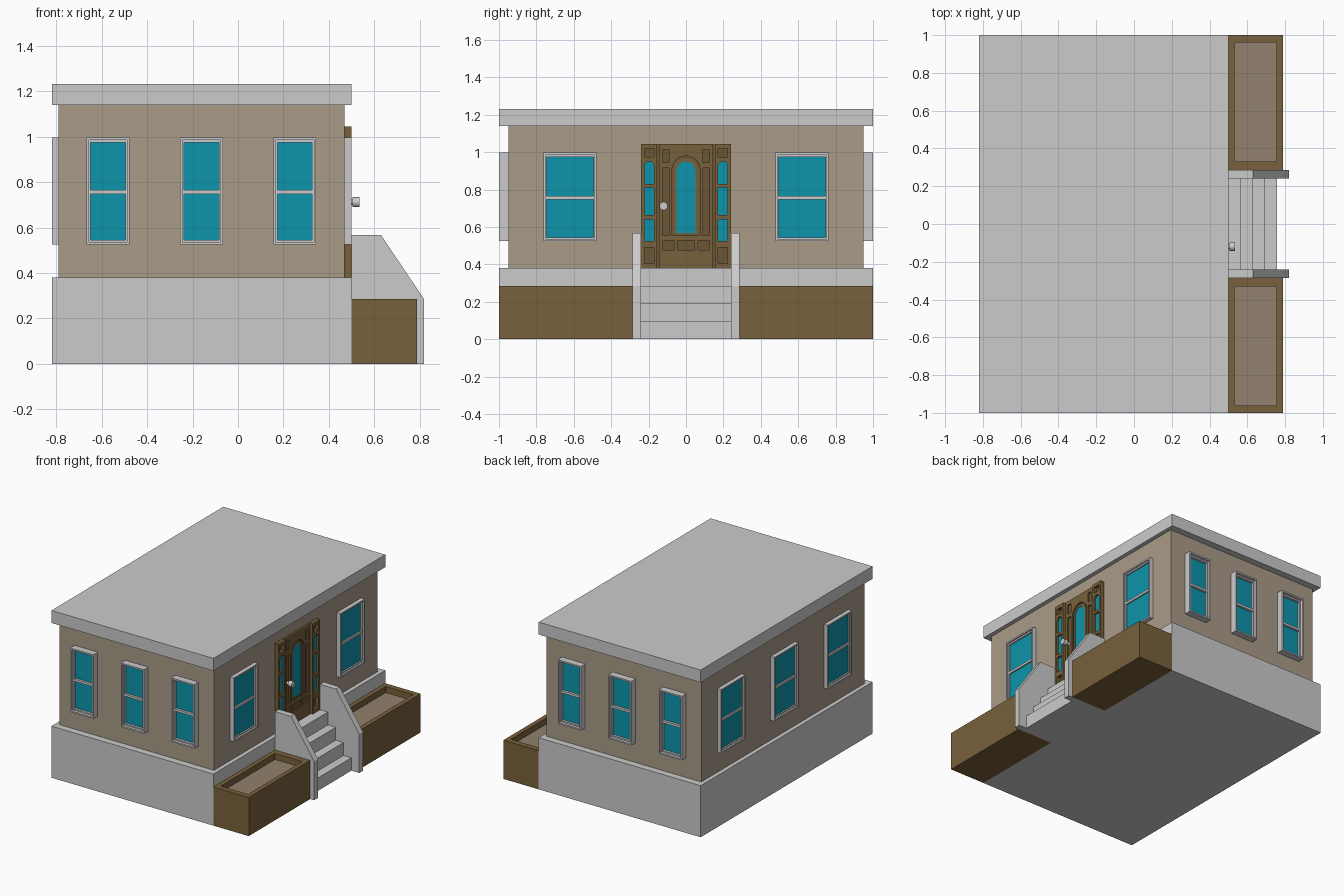
import bpy, bmesh, math

if "Cube" in bpy.data.objects:
    bpy.data.objects.remove(bpy.data.objects["Cube"])


def mat(name, rgb):
    m = bpy.data.materials.new(name)
    m.diffuse_color = (*rgb, 1)
    m.use_nodes = True
    m.node_tree.nodes["Principled BSDF"].inputs["Base Color"].default_value = m.diffuse_color
    return m


WALL = mat("beige_wall", (0.40, 0.33, 0.25))
WOOD = mat("brown_wood", (0.19, 0.12, 0.045))
DARK = mat("dark_wood", (0.145, 0.093, 0.036))
GLASS = mat("teal_glass", (0.004, 0.30, 0.41))
SOIL = mat("soil", (0.29, 0.22, 0.155))

MAP = {'x': lambda u, v, w: (w, u, v),
       'y': lambda u, v, w: (u, w, v),
       'z': lambda u, v, w: (u, v, w)}


def rect(u0, u1, v0, v1):
    return [(u0, v0), (u1, v0), (u1, v1), (u0, v1)]


def arch(c, r, v0, spring, n=12):
    # rectangle with a half-round top
    top = [(c + r * math.cos(math.pi * i / n), spring + r * math.sin(math.pi * i / n))
           for i in range(n + 1)]
    return [(c - r, v0), (c + r, v0)] + top


def plate(name, axis, outer, w0, w1, holes=(), material=None):
    # flat outline, optionally with holes, extruded from w0 to w1 along an axis
    w0, w1 = min(w0, w1), max(w0, w1)
    bm = bmesh.new()
    for loop in (outer, *holes):
        vs = [bm.verts.new(MAP[axis](u, v, w0)) for u, v in loop]
        if not holes:
            bm.faces.new(vs)
        else:
            for i, a in enumerate(vs):
                bm.edges.new((a, vs[(i + 1) % len(vs)]))
    if holes:
        normal = MAP[axis](0, 0, 1)
        bmesh.ops.triangle_fill(bm, edges=bm.edges[:], use_beauty=True, normal=normal)
    ret = bmesh.ops.extrude_face_region(bm, geom=bm.faces[:], use_keep_orig=True)
    moved = [g for g in ret['geom'] if isinstance(g, bmesh.types.BMVert)]
    bmesh.ops.translate(bm, verts=moved, vec=MAP[axis](0, 0, w1 - w0))
    bmesh.ops.recalc_face_normals(bm, faces=bm.faces[:])
    me = bpy.data.meshes.new(name)
    bm.to_mesh(me)
    bm.free()
    ob = bpy.data.objects.new(name, me)
    bpy.context.collection.objects.link(ob)
    if material:
        me.materials.append(material)
    return ob


# Main masses
plate("foundation", 'z', rect(-0.82, 0.50, -1, 1), 0, 0.38)
plate("walls", 'z', rect(-0.79, 0.47, -0.95, 0.95), 0.38, 1.14, material=WALL)
plate("roof_slab", 'z', rect(-0.82, 0.50, -1, 1), 1.14, 1.232)


# Windows: outer casing, recessed sash with two openings, glass
def window(axis, c, half, wall, out):
    s = 1 if wall > 0 else -1
    z0, z1 = 0.525, 0.997
    ring = half - 0.010
    pane = half - 0.017
    inner = rect(c - ring, c + ring, z0 + 0.011, z1 - 0.011)
    plate("window_casing", axis, rect(c - half, c + half, z0, z1),
          wall - s * 0.005, wall + s * out, [inner])
    panes = [rect(c - pane, c + pane, 0.545, 0.748), rect(c - pane, c + pane, 0.765, 0.975)]
    plate("window_sash", axis, inner, wall - s * 0.005, wall + s * out * 0.6, panes)
    plate("window_glass", axis, rect(c - ring, c + ring, 0.54, 0.98),
          wall - s * 0.005, wall + s * out * 0.25, material=GLASS)


for x in (-0.573, -0.161, 0.25):
    for side in (-0.95, 0.95):
        window('y', x, 0.094, side, 0.05)
for y in (-0.62, 0.62):
    window('x', y, 0.142, 0.47, 0.03)
for y in (-0.62, 0, 0.62):
    window('x', y, 0.142, -0.79, 0.03)

# Door: backing, panelled leaf, arched moulding and glass
plate("door_backing", 'x', rect(-0.24, 0.24, 0.38, 1.045), 0.465, 0.476, material=DARK)
opening = arch(0, 0.075, 0.555, 0.905)
panels = [opening, rect(-0.045, 0.045, 0.478, 0.527)]
for s in (-1, 1):
    a, b = sorted((s * 0.09, s * 0.125))
    panels += [rect(a, b, 0.555, 0.915), rect(a, b, 0.945, 1.015)]
    a, b = sorted((s * 0.065, s * 0.125))
    panels.append(rect(a, b, 0.478, 0.527))
plate("door_leaf", 'x', rect(-0.145, 0.145, 0.38, 1.045), 0.465, 0.486, panels, WOOD)
plate("door_arch_moulding", 'x', arch(0, 0.068, 0.56, 0.902), 0.465, 0.483,
      [arch(0, 0.05, 0.567, 0.90)], WOOD)
plate("door_glass", 'x', arch(0, 0.055, 0.563, 0.90), 0.465, 0.479, material=GLASS)

# Sidelights with three glazed openings over a wooden panel
for s in (-1, 1):
    c = s * 0.197
    a, b = c - 0.026, c + 0.026
    holes = [rect(a, b, 0.405, 0.49), rect(a, b, 0.525, 0.64), rect(a, b, 0.663, 0.81),
             arch(c, 0.026, 0.83, 0.925), rect(a, b, 0.975, 1.02)]
    plate("sidelight_frame", 'x', rect(c - 0.043, c + 0.043, 0.38, 1.045), 0.465, 0.50, holes, WOOD)
    plate("sidelight_glass", 'x', rect(c - 0.03, c + 0.03, 0.515, 0.96), 0.465, 0.485, material=GLASS)

# Door knob
for name, r, x0, x1 in (("knob_stem", 0.012, 0.475, 0.51), ("door_knob", 0.022, 0.505, 0.535)):
    bpy.ops.mesh.primitive_cylinder_add(vertices=16, radius=r, depth=x1 - x0,
                                        location=((x0 + x1) / 2, -0.12, 0.712),
                                        rotation=(0, math.pi / 2, 0))
    bpy.context.object.name = name
    bpy.ops.object.shade_smooth_by_angle()

# Steps as one stepped profile
tread, rise, n = 0.064, 0.095, 4
prof = [(0.50, 0)]
for i in range(n):
    z = rise * (n - i)
    prof += [(0.50 + tread * i, z), (0.50 + tread * (i + 1), z)]
prof.append((0.50 + tread * n, 0))
plate("steps", 'y', prof, -0.24, 0.24)

# Stair side walls and planters, mirrored
cheek = [(0.50, 0), (0.82, 0), (0.82, 0.285), (0.63, 0.567), (0.50, 0.567)]
for s in (-1, 1):
    plate("stair_side_wall", 'y', cheek, s * 0.24, s * 0.285)
    y0, y1 = sorted((s * 0.285, s))
    i0, i1 = sorted((s * 0.33, s * 0.96))
    bed = rect(0.532, 0.755, i0, i1)
    plate("planter_box", 'z', rect(0.50, 0.788, y0, y1), 0, 0.285, [bed], WOOD)
    plate("planter_base", 'z', bed, 0, 0.2, material=WOOD)
    plate("planter_soil", 'z', bed, 0.2, 0.24, material=SOIL)
